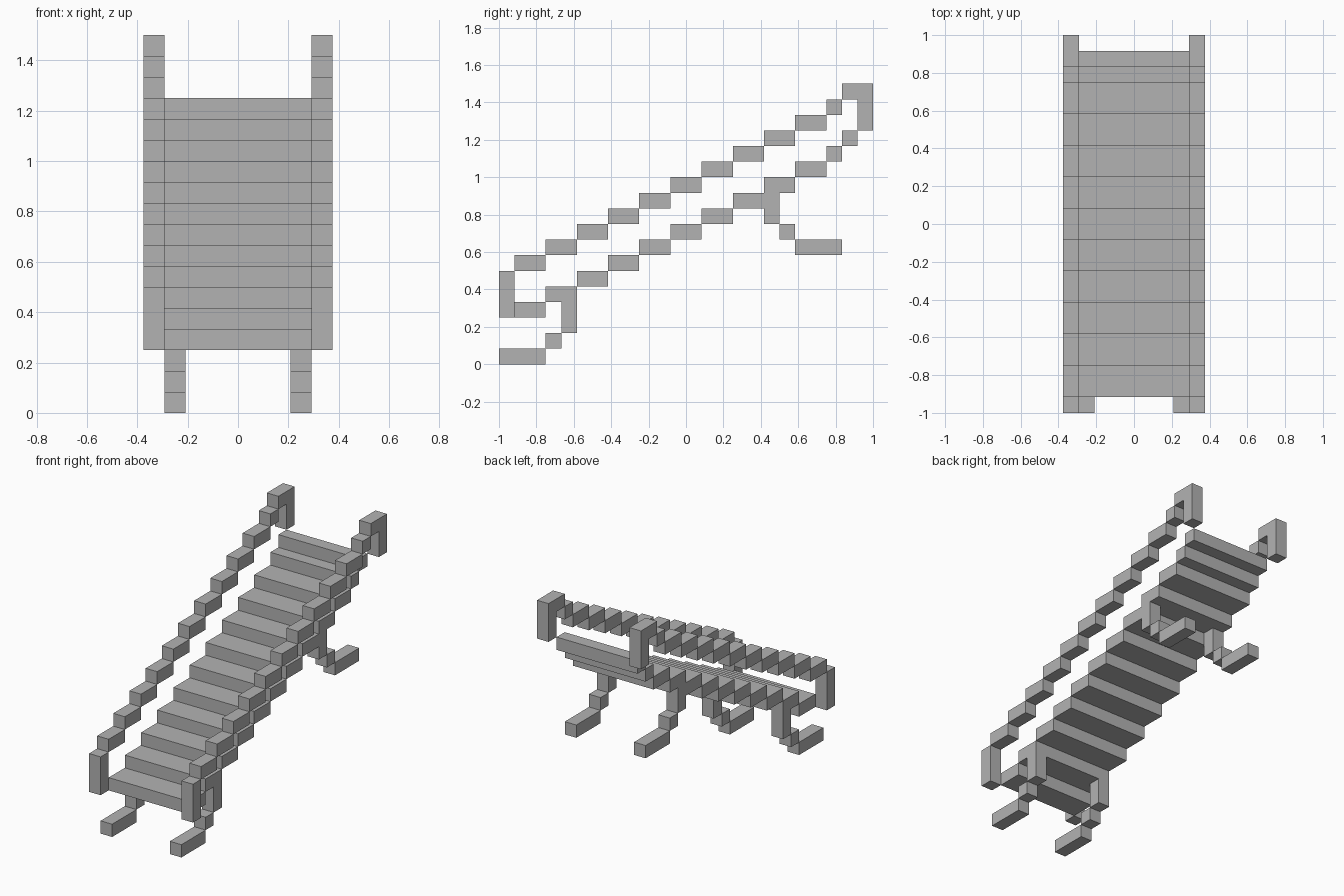
import bpy

cube = bpy.data.objects.get("Cube")
if cube:
    bpy.data.objects.remove(cube, do_unlink=True)

U = 1 / 12  # one block

grey = bpy.data.materials.new("plain grey")
grey.use_nodes = True
colour = (0.45, 0.45, 0.45, 1)
grey.diffuse_color = colour
grey.node_tree.nodes["Principled BSDF"].inputs["Base Color"].default_value = colour


def block(name, x, y, z):
    """Box between the given (low, high) block coordinates."""
    corners = [(a * U, b * U, c * U) for a in x for b in y for c in z]
    faces = [(0, 1, 3, 2), (4, 6, 7, 5), (0, 4, 5, 1),
             (2, 3, 7, 6), (0, 2, 6, 4), (1, 5, 7, 3)]
    mesh = bpy.data.meshes.new(name)
    mesh.from_pydata(corners, [], faces)
    mesh.materials.append(grey)
    obj = bpy.data.objects.new(name, mesh)
    bpy.context.collection.objects.link(obj)


def pair(name, x, y, z):
    """The same block on the left and the right."""
    block("left_" + name, x, y, z)
    block("right_" + name, (-x[1], -x[0]), y, z)


# Walkway and handrail climb together
RAIL = (3.5, 4.5)
DECK = (-3.5, 3.5)
for i in range(10):
    run = (2 * i - 11, 2 * i - 9)
    block(f"tread_{i + 1}", DECK, run, (i + 3, i + 4))
    pair(f"rail_{i + 1}", RAIL, run, (i + 6, i + 7))

# Steeper top end
block("tread_11", DECK, (9, 10), (13, 14))
block("tread_12", DECK, (10, 11), (14, 15))
pair("rail_11", RAIL, (9, 10), (16, 17))
pair("rail_top", RAIL, (10, 12), (17, 18))

# End posts
pair("front_post", RAIL, (-12, -11), (3, 6))
pair("back_post", RAIL, (11, 12), (15, 17))

# Legs with long feet
LEG = (2.5, 3.5)
pair("front_leg", LEG, (-8, -7), (2, 4))
pair("front_ankle", LEG, (-9, -8), (1, 2))
pair("front_foot", LEG, (-12, -9), (0, 1))
pair("back_leg", LEG, (5, 6), (9, 11))
pair("back_ankle", LEG, (6, 7), (8, 9))
pair("back_foot", LEG, (7, 10), (7, 8))
